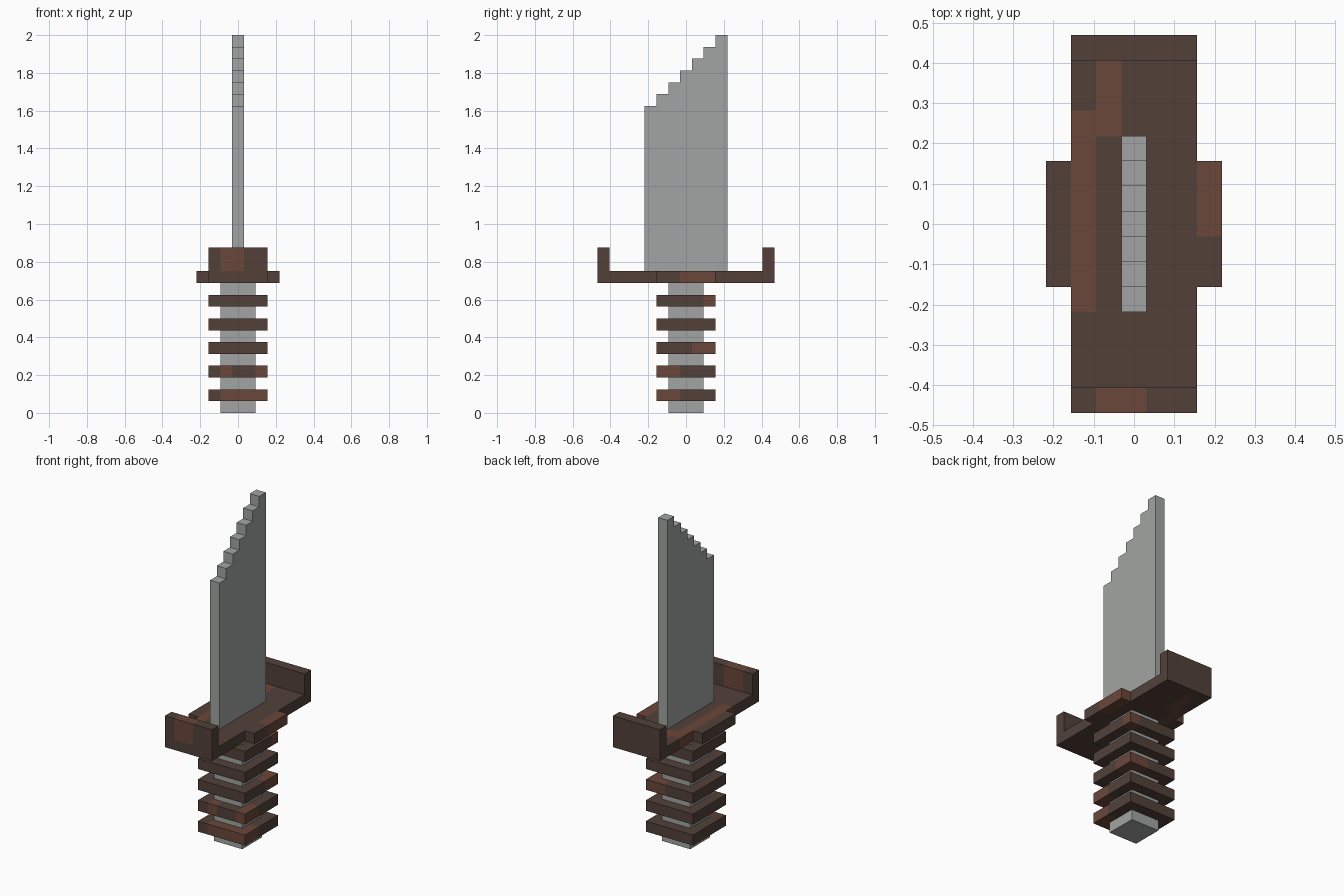
import bpy, bmesh
from mathutils import Vector

if "Cube" in bpy.data.objects:
    bpy.data.objects.remove(bpy.data.objects["Cube"], do_unlink=True)

U = 1 / 16  # one block; all sizes below are in blocks


def material(name, rgb):
    """Flat material from 0-255 sRGB values."""
    lin = [((c / 255 + 0.055) / 1.055) ** 2.4 for c in rgb] + [1.0]
    mat = bpy.data.materials.new(name)
    mat.use_nodes = True
    mat.diffuse_color = lin
    bsdf = mat.node_tree.nodes["Principled BSDF"]
    bsdf.inputs["Base Color"].default_value = lin
    bsdf.inputs["Roughness"].default_value = 0.8
    return mat


STEEL = material("grey steel", (162, 165, 163))
DARK = material("dark leather", (82, 64, 57))
WORN = material("worn reddish leather", (107, 71, 58))


def extrude_part(name, profile, x0, x1, mats, patches=()):
    """Extrude a (y, z) outline from x0 to x1, then cut and colour block patches."""
    bm = bmesh.new()
    face = bm.faces.new([bm.verts.new((x0, y, z)) for y, z in profile])
    ext = bmesh.ops.extrude_face_region(bm, geom=[face])
    moved = [g for g in ext["geom"] if isinstance(g, bmesh.types.BMVert)]
    bmesh.ops.translate(bm, verts=moved, vec=(x1 - x0, 0, 0))
    bmesh.ops.recalc_face_normals(bm, faces=bm.faces)
    # cut along the borders of the patches
    for axis in range(3):
        for c in sorted({p[2 * axis + i] for p in patches for i in (0, 1)}):
            co, no = Vector((0, 0, 0)), Vector((0, 0, 0))
            co[axis], no[axis] = c, 1
            bmesh.ops.bisect_plane(bm, geom=bm.verts[:] + bm.edges[:] + bm.faces[:],
                                   dist=1e-4, plane_co=co, plane_no=no)
    # faces belonging to a patch block get the second material
    for f in bm.faces:
        c = f.calc_center_median() - f.normal * 0.1
        if any(all(p[2 * a] < c[a] < p[2 * a + 1] for a in range(3)) for p in patches):
            f.material_index = 1
    bmesh.ops.scale(bm, vec=(U, U, U), verts=bm.verts)
    mesh = bpy.data.meshes.new(name)
    bm.to_mesh(mesh)
    bm.free()
    for m in mats:
        mesh.materials.append(m)
    obj = bpy.data.objects.new(name, mesh)
    bpy.context.collection.objects.link(obj)
    return obj


def box(name, x, y, z, mats, patches=()):
    outline = [(y[0], z[0]), (y[1], z[0]), (y[1], z[1]), (y[0], z[1])]
    return extrude_part(name, outline, x[0], x[1], mats, patches)


# Blade with a stepped tip rising to the back
outline = [(3.5, 12), (-3.5, 12)]
for i in range(7):
    outline += [(-3.5 + i, 26 + i), (-2.5 + i, 26 + i)]
extrude_part("blade", outline, -0.5, 0.5, [STEEL])

# Grip core
box("grip_core", (-1.5, 1.5), (-1.5, 1.5), (0, 11), [STEEL])

# Guard with upturned ends
guard = [(-7.5, 11), (7.5, 11), (7.5, 14), (6.5, 14),
         (6.5, 12), (-6.5, 12), (-6.5, 14), (-7.5, 14)]
extrude_part("guard", guard, -2.5, 2.5, [DARK, WORN], [
    (-2.5, -1.5, -3.5, 4.5, 11, 12),
    (-1.5, -0.5, 3.5, 6.5, 11, 12),
    (-1.5, 0.5, -7.5, -6.5, 12, 14)])

# Guard side plates
box("guard_side_left", (2.5, 3.5), (-2.5, 2.5), (11, 12), [DARK, WORN],
    [(2.5, 3.5, -0.5, 2.5, 11, 12)])
box("guard_side_right", (-3.5, -2.5), (-2.5, 2.5), (11, 12), [DARK])

# Grip rings, each with its worn blocks as (x0, x1, y0, y1)
worn = [
    [(-1.5, 2.5, -2.5, -1.5), (1.5, 2.5, -2.5, -0.5)],
    [(-1.5, -0.5, -2.5, -1.5), (1.5, 2.5, -2.5, -0.5)],
    [(1.5, 2.5, 0.5, 2.5), (0.5, 2.5, 1.5, 2.5)],
    [],
    [(1.5, 2.5, 1.5, 2.5)],
]
for i, blocks in enumerate(worn):
    z = (1 + 2 * i, 2 + 2 * i)
    box(f"grip_ring_{i + 1}", (-2.5, 2.5), (-2.5, 2.5), z, [DARK, WORN],
        [b + z for b in blocks])
